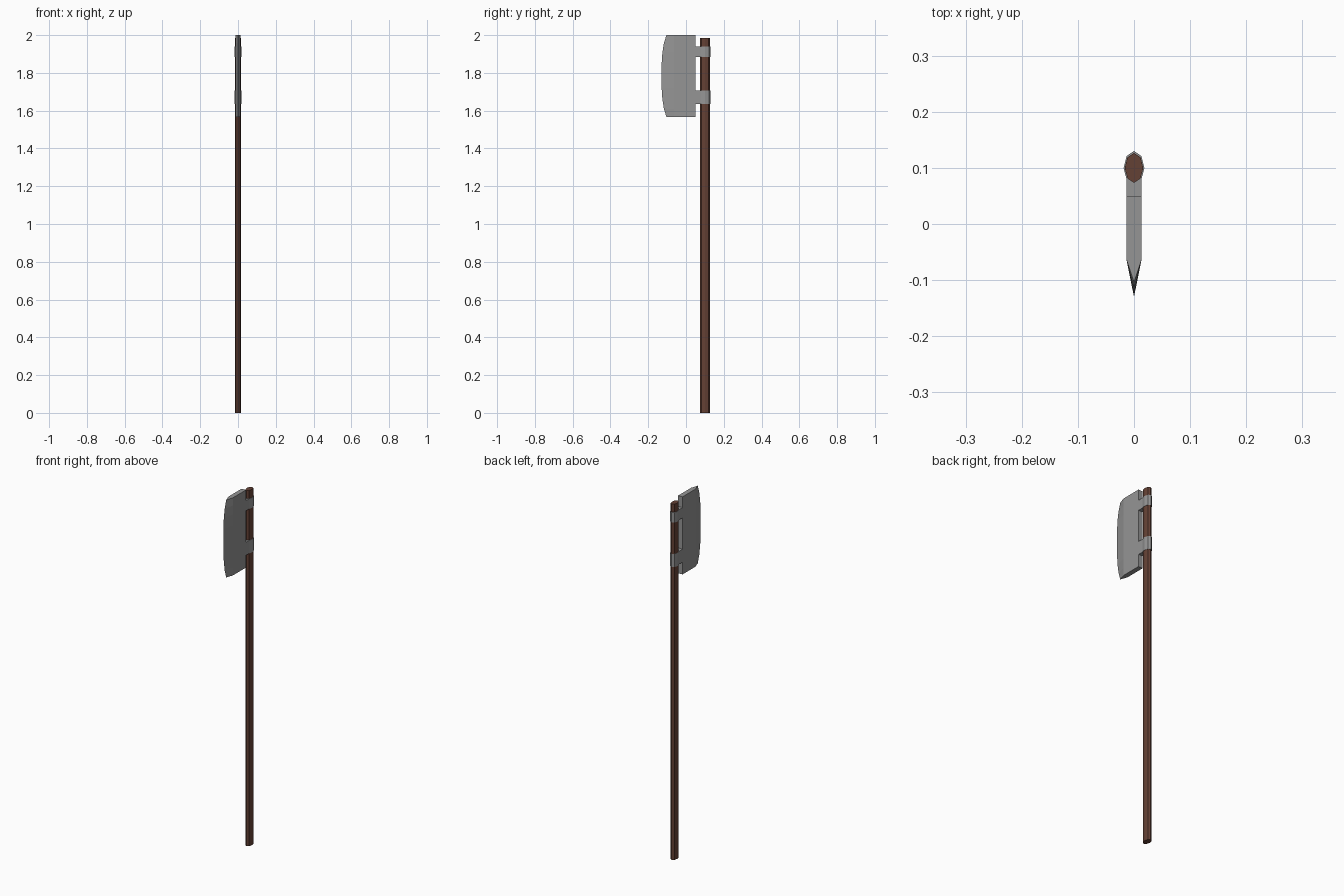
import bpy, bmesh, math

if "Cube" in bpy.data.objects:
    bpy.data.objects.remove(bpy.data.objects["Cube"])

def material(name, rgb):
    m = bpy.data.materials.new(name)
    m.diffuse_color = (*rgb, 1)
    m.use_nodes = True
    m.node_tree.nodes["Principled BSDF"].inputs["Base Color"].default_value = m.diffuse_color
    return m

steel = material("grey steel", (0.30, 0.30, 0.30))
wood = material("dark brown wood", (0.125, 0.052, 0.035))

def finish(name, bm, mat):
    bmesh.ops.recalc_face_normals(bm, faces=bm.faces)
    me = bpy.data.meshes.new(name)
    bm.to_mesh(me)
    bm.free()
    me.materials.append(mat)
    ob = bpy.data.objects.new(name, me)
    bpy.context.collection.objects.link(ob)
    return ob

def oval_prism(name, rx, ry, z0, z1, mat):
    """Eight-sided oval column around the shaft axis at y = 0.1."""
    bm = bmesh.new()
    ring = [(rx * math.sin(i * math.pi / 4), 0.1 + ry * math.cos(i * math.pi / 4)) for i in range(8)]
    lo = [bm.verts.new((x, y, z0)) for x, y in ring]
    hi = [bm.verts.new((x, y, z1)) for x, y in ring]
    bm.faces.new(lo)
    bm.faces.new(hi)
    for i in range(8):
        j = (i + 1) % 8
        bm.faces.new((lo[i], lo[j], hi[j], hi[i]))
    return finish(name, bm, mat)

def box(name, hx, y0, y1, z0, z1, mat):
    bm = bmesh.new()
    bmesh.ops.create_cube(bm, size=1)
    for v in bm.verts:
        v.co = (v.co.x * 2 * hx, y0 + (v.co.y + .5) * (y1 - y0), z0 + (v.co.z + .5) * (z1 - z0))
    return finish(name, bm, mat)

# Shaft
oval_prism("shaft", 0.0165, 0.0265, 0, 1.985, wood)

# Two straps holding the blade to the shaft
for label, z0, z1 in (("upper", 1.883, 1.94), ("lower", 1.635, 1.708)):
    oval_prism(label + "_strap", 0.0185, 0.03, z0, z1, steel)
    box(label + "_strap_arm", 0.0135, 0.045, 0.095, z0, z1, steel)

# Blade: cross-sections stacked along z, with a curved cutting edge
edge = [(1.567, -0.104), (1.61, -0.117), (1.66, -0.125), (1.72, -0.129), (1.784, -0.13),
        (1.848, -0.129), (1.908, -0.125), (1.957, -0.117), (2.0, -0.104)]
bm = bmesh.new()
t = 0.0135
rows = [[bm.verts.new((x, y, z)) for x, y in ((-t, 0.05), (-t, -0.063), (0, e), (t, -0.063), (t, 0.05))]
        for z, e in edge]
bm.faces.new(rows[0])
bm.faces.new(rows[-1])
for a, b in zip(rows, rows[1:]):
    for i in range(5):
        j = (i + 1) % 5
        bm.faces.new((a[i], a[j], b[j], b[i]))
finish("blade", bm, steel)
